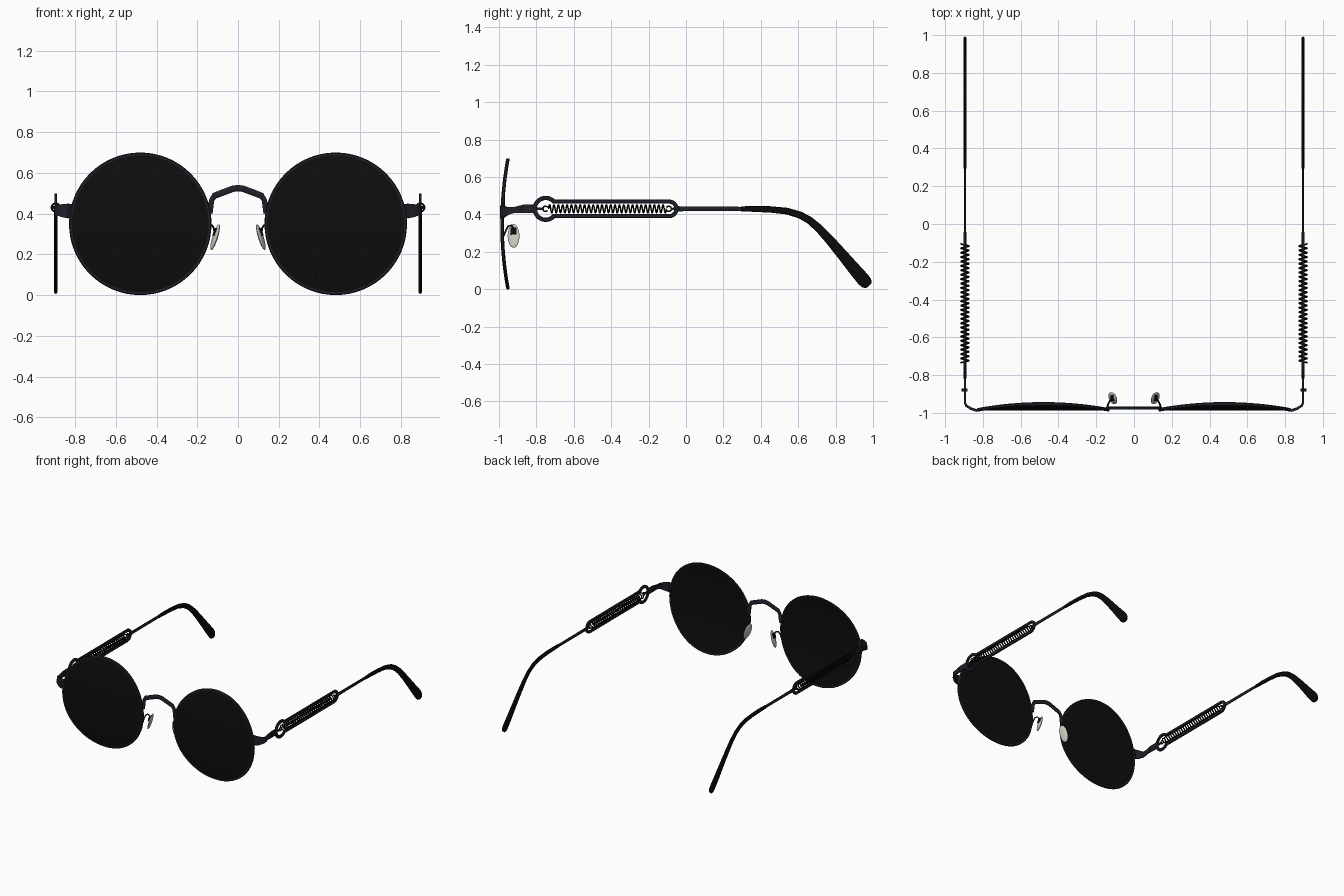
import bpy, bmesh, math
from mathutils import Vector

if "Cube" in bpy.data.objects:
    bpy.data.objects.remove(bpy.data.objects["Cube"])

X, Y, Z = Vector((1, 0, 0)), Vector((0, 1, 0)), Vector((0, 0, 1))
TX, TZ = 0.895, 0.43            # temple position
LX, LZ, LR = 0.48, 0.35, 0.35   # lens centre and radius


def material(name, rgb):
    m = bpy.data.materials.new(name)
    m.diffuse_color = (*rgb, 1)
    m.use_nodes = True
    m.node_tree.nodes["Principled BSDF"].inputs["Base Color"].default_value = m.diffuse_color
    return m


FRAME = material("dark navy metal", (0.014, 0.014, 0.023))
LENS = material("black lens", (0.004, 0.004, 0.004))
BLACK = material("black plastic", (0.003, 0.003, 0.003))
PAD = material("pale pad", (0.60, 0.58, 0.52))


def finish(name, bm, mat, mirror=True):
    bmesh.ops.recalc_face_normals(bm, faces=bm.faces)
    me = bpy.data.meshes.new(name)
    bm.to_mesh(me)
    bm.free()
    me.materials.append(mat)
    me.shade_smooth()
    me.set_sharp_from_angle(angle=math.radians(35))
    ob = bpy.data.objects.new(name, me)
    bpy.context.collection.objects.link(ob)
    if mirror:
        ob.modifiers.new("other side", 'MIRROR')
        ob.modifiers["other side"].use_mirror_merge = False
    return ob


def bridge_rings(bm, rings, closed):
    """Quads between successive vertex rings."""
    n = len(rings[0])
    for i in range(len(rings) if closed else len(rings) - 1):
        a, b = rings[i], rings[(i + 1) % len(rings)]
        for j in range(n):
            k = (j + 1) % n
            bm.faces.new((a[j], a[k], b[k], b[j]))


def sweep(name, pts, ref, mat, n=8, mirror=True):
    """Rod along (point, half size along ref, half size across)."""
    bm = bmesh.new()
    rings = []
    for i, (p, ha, hb) in enumerate(pts):
        t = Vector(pts[min(i + 1, len(pts) - 1)][0]) - Vector(pts[max(i - 1, 0)][0])
        t.normalize()
        b = t.cross(ref).normalized()
        a = b.cross(t)
        k = math.sqrt(2) if n == 4 else 1
        off = math.pi / n
        rings.append([bm.verts.new(Vector(p)
                      + a * ha * k * math.cos(off + j * math.tau / n)
                      + b * hb * k * math.sin(off + j * math.tau / n)) for j in range(n)])
    bridge_rings(bm, rings, False)
    bm.faces.new(rings[0])
    bm.faces.new(rings[-1])
    return finish(name, bm, mat, mirror)


def bent_disc(name, profile, mat, closed, n=64):
    """Revolve (radius, depth) about the lens axis, bent back at top and bottom."""
    bm = bmesh.new()
    rings = []
    for r, d in profile:
        ring = []
        for j in range(n):
            a = j * math.tau / n
            dz = r * math.sin(a)
            y = -0.984 + 0.032 * (dz / LR) ** 2 + d
            ring.append(bm.verts.new((LX + r * math.cos(a), y, LZ + dz)))
        rings.append(ring)
    bridge_rings(bm, rings, closed)
    if not closed:
        bm.faces.new(rings[0])
        bm.faces.new(rings[-1])
    return finish(name, bm, mat)


# Lenses and rims
radii = [0.01, 0.09, 0.17, 0.25, 0.30, 0.339]
bent_disc("lens", [(r, -0.004) for r in radii] + [(r, 0.004) for r in reversed(radii)], LENS, False)
bent_disc("rim", [(0.336, -0.007), (0.346, -0.009), (LR, -0.004), (LR, 0.006),
                  (0.346, 0.01), (0.336, 0.008)], FRAME, True)

# Bridge arch over the nose
half = [(0.137, 0.40, 0.013), (0.130, 0.465, 0.014), (0.115, 0.488, 0.017),
        (0.06, 0.509, 0.017), (0.025, 0.522, 0.017)]
arch = [(-x, z, h) for x, z, h in half] + [(0, 0.525, 0.017)] + half[::-1]
sweep("bridge", [((x, -0.975, z), 0.009, h) for x, z, h in arch], Y, FRAME, 8, False)

# End pieces wrapping from rim to temple
sweep("end_piece", [((0.815, -0.978, 0.412), 0.034, 0.006),
                    ((0.835, -0.987, 0.413), 0.036, 0.007),
                    ((0.862, -0.978, 0.415), 0.032, 0.007),
                    ((0.888, -0.962, 0.418), 0.024, 0.006),
                    ((TX, -0.945, 0.42), 0.019, 0.006),
                    ((TX, -0.915, 0.425), 0.016, 0.006),
                    ((TX, -0.87, TZ), 0.022, 0.006),
                    ((TX, -0.81, TZ), 0.022, 0.006)], Z, FRAME, 4)
sweep("hinge_screw", [((TX - 0.014, -0.88, TZ), 0.008, 0.008),
                      ((TX + 0.018, -0.88, TZ), 0.008, 0.008)], Z, FRAME, 10)


# Temple frame: a ring flowing into a long slot
def slot_loop(r, h):
    a = math.asin(h / r)
    pts = []
    for i in range(29):
        t = a + (math.tau - 2 * a) * i / 28
        pts.append((-0.75 + r * math.cos(t), TZ + r * math.sin(t)))
    for i in range(13):
        t = -math.pi / 2 + math.pi * i / 12
        pts.append((-0.09 + h * math.cos(t), TZ + h * math.sin(t)))
    return pts


bm = bmesh.new()
section = [(0.070, 0.050, -0.004), (0.070, 0.050, 0.004), (0.067, 0.047, 0.007),
           (0.050, 0.031, 0.007), (0.047, 0.028, 0.004), (0.047, 0.028, -0.004),
           (0.050, 0.031, -0.007), (0.067, 0.047, -0.007)]
bridge_rings(bm, [[bm.verts.new((TX + dx, y, z)) for y, z in slot_loop(r, h)]
                  for r, h, dx in section], True)
finish("temple_slot", bm, FRAME)

# Coil spring in the slot, with hooks and anchor pegs
turns, steps = 27, 14
coil = []
for i in range(turns * steps + 1):
    f = i / (turns * steps)
    a = i * math.tau / steps
    coil.append(((TX + 0.021 * math.cos(a), -0.735 + 0.63 * f, TZ + 0.021 * math.sin(a)),
                 0.0045, 0.0045))
sweep("spring", coil, Y, BLACK, 6)
for end, cy, way in (("front", -0.752, -1), ("rear", -0.092, 1)):
    hook = []
    for i in range(13):
        a = math.radians(-150 + 300 * i / 12)
        hook.append(((TX, cy + way * 0.014 * math.cos(a), TZ + 0.014 * math.sin(a)), 0.004, 0.004))
    sweep("spring_hook_" + end, hook, X, BLACK, 6)
    sweep("spring_peg_" + end, [((TX, cy + way * 0.008, TZ), 0.005, 0.005),
                                ((TX, cy + way * 0.05, TZ), 0.005, 0.008)], X, FRAME, 4)

# Temple wire and curved ear tip
sweep("temple_wire", [((TX, -0.05, TZ), 0.005, 0.016), ((TX, 0.0, TZ), 0.005, 0.013),
                      ((TX, 0.33, TZ), 0.005, 0.012)], X, FRAME, 8)
tip = [(0.295, 0.43, 0.013), (0.36, 0.43, 0.016), (0.45, 0.427, 0.017), (0.54, 0.418, 0.018),
       (0.61, 0.397, 0.019), (0.66, 0.369, 0.020), (0.71, 0.327, 0.022), (0.77, 0.262, 0.025),
       (0.84, 0.18, 0.029), (0.91, 0.096, 0.034), (0.95, 0.050, 0.036), (0.966, 0.032, 0.032),
       (0.978, 0.019, 0.020)]
sweep("ear_tip", [((TX, y, z), 0.009, h) for y, z, h in tip], X, BLACK, 10)

# Nose pads, mounts and arms
bm = bmesh.new()
bmesh.ops.create_uvsphere(bm, u_segments=24, v_segments=12, radius=1)
axis = Vector((0.036, 0, -0.12)).normalized()
side = Vector((0.30, 1, 0)).normalized()
normal = axis.cross(side).normalized()
for v in bm.verts:
    c = v.co.copy()
    v.co = Vector((0.112, -0.922, 0.285)) + normal * 0.011 * c.x + side * 0.033 * c.y + axis * 0.066 * c.z
finish("nose_pad", bm, PAD)
sweep("pad_mount", [((0.108, -0.922, 0.328), 0.016, 0.006), ((0.120, -0.922, 0.292), 0.016, 0.006)],
      Y, BLACK, 4)
sweep("pad_arm", [((0.142, -0.975, 0.285), 0.005, 0.005), ((0.140, -0.963, 0.315), 0.005, 0.005),
                  ((0.135, -0.95, 0.338), 0.005, 0.005), ((0.127, -0.934, 0.342), 0.005, 0.005),
                  ((0.119, -0.924, 0.33), 0.005, 0.005), ((0.116, -0.922, 0.31), 0.005, 0.005)],
      X, FRAME, 8)
